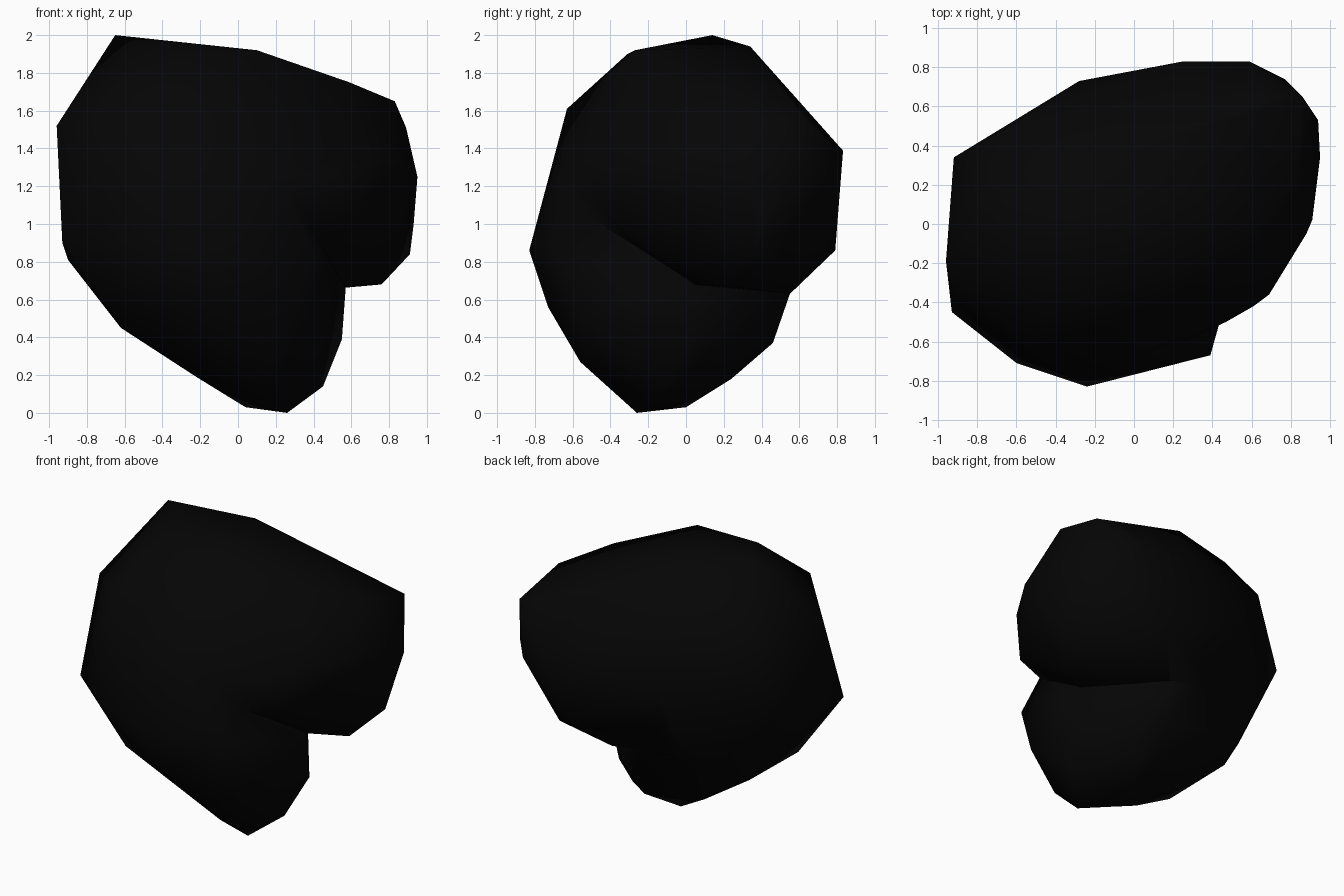
import bpy, bmesh, math
from mathutils import Vector

if "Cube" in bpy.data.objects:
    bpy.data.objects.remove(bpy.data.objects["Cube"])

# Points on the main body shared by both lobes
BODY = [(-.96, -.19, 1.52), (-.93, -.45, .9), (-.92, .34, 1.2), (-.54, -.63, 1.61),
        (0, -.67, 1.32), (.25, -.6, 1.2), (-.28, .73, 1.2)]

# Upper lobe, swelling to the right and back
UPPER = [(-.65, .14, 2), (-.1, .34, 1.94), (.1, -.27, 1.92), (-.35, -.31, 1.9),
         (-.62, .51, 1.58), (.59, -.03, 1.75), (.83, .25, 1.65), (.65, .62, 1.59),
         (.86, .65, 1.54), (.25, .83, 1.39), (.59, .83, 1.37), (.94, .53, 1.19),
         (.95, .34, 1.25), (.91, .02, 1.25), (.88, -.05, 1.35), (.69, -.36, 1.33),
         (.61, -.42, 1.05), (.47, -.5, 1.25), (.91, .36, .84), (.93, .4, 1),
         (.77, .74, 1.18), (.55, .64, .75), (.4, .79, .86), (.76, .17, .68),
         (.49, .04, .68), (.45, -.2, .87), (.2, .55, .63), (-.25, .54, .68),
         (.36, -.5, 1.03)]

# Lower lobe, hanging down and forward
LOWER = [(-.24, -.83, .86), (-.6, -.71, .9), (.39, -.67, .85), (.36, -.5, 1.03),
         (-.1, -.73, .56), (.4, -.56, .52), (.2, -.56, .27), (.1, -.34, .1),
         (.26, -.26, 0), (.04, 0, .03), (.45, -.12, .14), (.55, .02, .39),
         (.57, -.03, .66), (.16, .24, .18), (.1, .46, .37), (.27, .37, .45),
         (.16, .55, .63), (-.22, .1, .19), (-.22, -.24, .19), (-.62, -.38, .45),
         (-.62, .17, .46), (-.6, .39, .6), (-.9, -.02, .81)]

# Shallow dents pressed into the upper lobe
DENTS = [(.32, .6, 1.63), (.89, .42, 1.51)]


def lobe(name, points, dents=()):
    """Wrap a convex skin around control points, then press dents into its edges."""
    bm = bmesh.new()
    for p in points:
        bm.verts.new(p)
    hull = bmesh.ops.convex_hull(bm, input=bm.verts)
    junk = {g for g in hull["geom_interior"] + hull["geom_unused"]
            if isinstance(g, bmesh.types.BMVert)}
    bmesh.ops.delete(bm, geom=list(junk), context="VERTS")
    for dent in map(Vector, dents):
        edge = min(bm.edges, key=lambda e: ((e.verts[0].co + e.verts[1].co) / 2 - dent).length)
        new = bmesh.ops.subdivide_edges(bm, edges=[edge], cuts=1)["geom_inner"]
        next(g for g in new if isinstance(g, bmesh.types.BMVert)).co = dent
        bmesh.ops.triangulate(bm, faces=bm.faces)
    bmesh.ops.recalc_face_normals(bm, faces=bm.faces)
    mesh = bpy.data.meshes.new(name)
    bm.to_mesh(mesh)
    bm.free()
    obj = bpy.data.objects.new(name, mesh)
    bpy.context.collection.objects.link(obj)
    return obj


# Fuse the lobes into one lump with a crease between them
lump = lobe("two_lobed_lump", BODY + UPPER, DENTS)
lower = lobe("lower_lobe", BODY + LOWER)
lower.hide_render = True
union = lump.modifiers.new("fuse", "BOOLEAN")
union.operation = "UNION"
union.solver = "EXACT"
union.object = lower
bpy.context.view_layer.objects.active = lump
lump.select_set(True)
bpy.ops.object.modifier_apply(modifier=union.name)
bpy.data.objects.remove(lower)

# Soft shading and black surface
bpy.ops.object.shade_smooth_by_angle(angle=math.radians(80))
black = bpy.data.materials.new("black")
black.diffuse_color = (.0015, .0015, .0015, 1)
black.use_nodes = True
black.node_tree.nodes["Principled BSDF"].inputs["Base Color"].default_value = black.diffuse_color
lump.data.materials.clear()
lump.data.materials.append(black)
